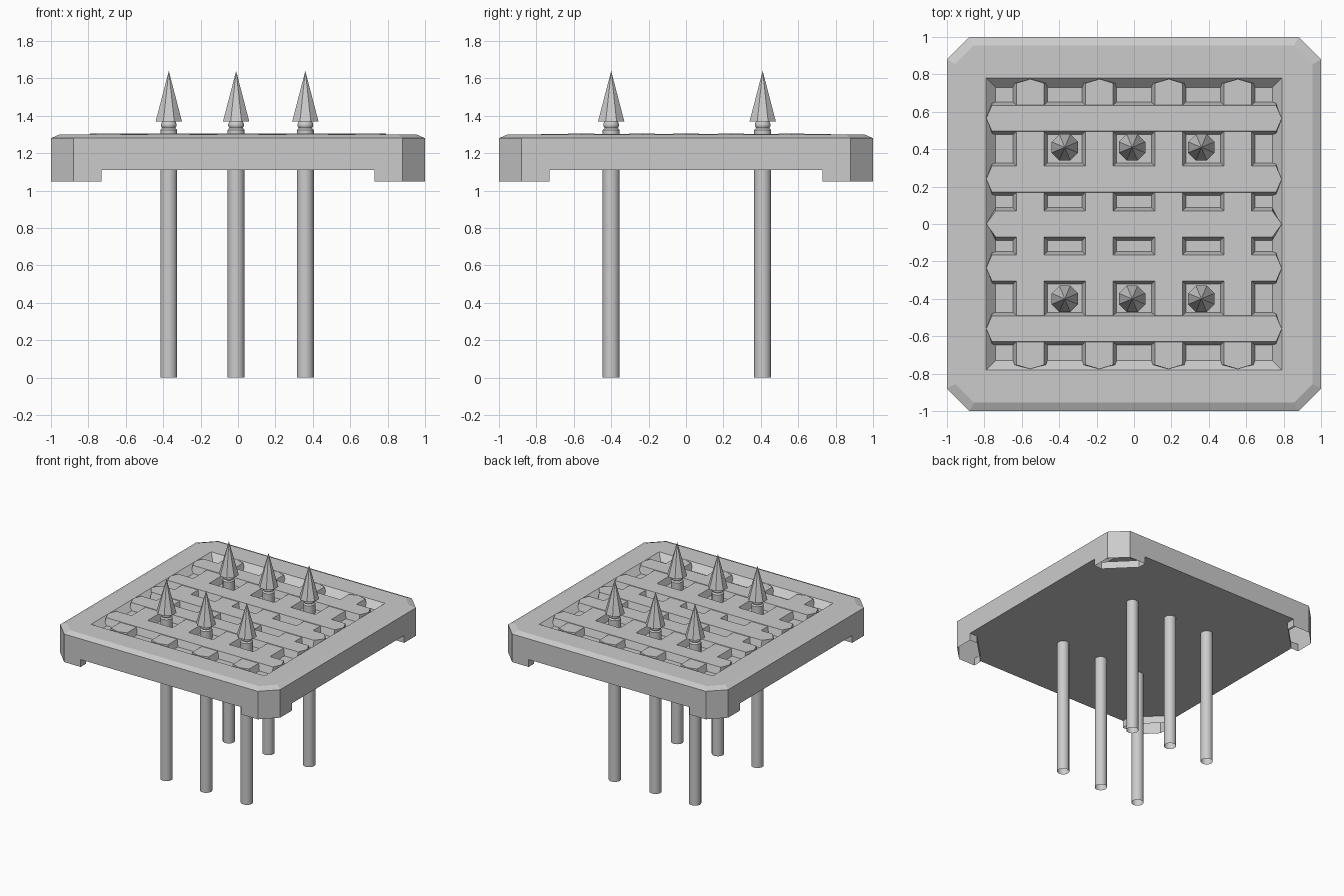
import bpy, math
from mathutils import Matrix, Vector

old = bpy.data.objects.get("Cube")
if old:
    bpy.data.objects.remove(old, do_unlink=True)

grey = bpy.data.materials.new("stone_grey")
GREY = (0.6, 0.6, 0.6, 1)
grey.use_nodes = True
grey.diffuse_color = GREY
grey.node_tree.nodes["Principled BSDF"].inputs["Base Color"].default_value = GREY


class Builder:
    """Collects polygons, sharing equal points, and makes one object."""

    def __init__(self):
        self.index, self.verts, self.faces = {}, [], []

    def face(self, points):
        ids = []
        for p in points:
            key = tuple(round(c, 4) for c in p)
            if key not in self.index:
                self.index[key] = len(self.verts)
                self.verts.append(key)
            ids.append(self.index[key])
        self.faces.append(ids)

    def strip(self, lower, upper):
        n = len(lower)
        for i in range(n):
            j = (i + 1) % n
            self.face([lower[i], lower[j], upper[j], upper[i]])

    def finish(self, name, smooth=False):
        mesh = bpy.data.meshes.new(name)
        mesh.from_pydata(self.verts, [], self.faces)
        mesh.materials.append(grey)
        obj = bpy.data.objects.new(name, mesh)
        bpy.context.collection.objects.link(obj)
        if smooth:
            bpy.ops.object.select_all(action='DESELECT')
            obj.select_set(True)
            bpy.context.view_layer.objects.active = obj
            bpy.ops.object.shade_smooth_by_angle(angle=math.radians(35))
        return obj


def ring(radius, z, sides):
    return [(radius * math.cos(math.tau * (i + 0.5) / sides),
             radius * math.sin(math.tau * (i + 0.5) / sides), z) for i in range(sides)]


def moved(points, x, y):
    return [(p[0] + x, p[1] + y, p[2]) for p in points]


# Frame heights and widths
FOOT, UNDER, SIDE, TOP, FLOOR = 1.05, 1.11, 1.28, 1.30, 1.25
CUT, NOTCH, INNER = 0.88, 0.73, 0.93

frame = Builder()
underside, rim, top_edge = [], [], []
for k in range(4):
    turn = Matrix.Rotation(k * math.pi / 2, 3, 'Z')

    def put(*points):
        return [tuple(turn @ Vector(p)) for p in points]

    # Side wall with its two feet, and the cut corner beside it
    profile = [(-CUT, FOOT), (-NOTCH, FOOT), (-NOTCH, UNDER), (NOTCH, UNDER),
               (NOTCH, FOOT), (CUT, FOOT), (CUT, SIDE), (-CUT, SIDE)]
    frame.face(put(*[(x, -1, z) for x, z in profile]))
    frame.face(put((CUT, -1, FOOT), (1, -CUT, FOOT), (1, -CUT, SIDE), (CUT, -1, SIDE)))
    # Inner walls of the open foot
    path = [(NOTCH, -1), (NOTCH, -INNER), (INNER, -NOTCH), (1, -NOTCH)]
    for a, b in zip(path, path[1:]):
        frame.face(put((*b, FOOT), (*a, FOOT), (*a, UNDER), (*b, UNDER)))
    underside += put(*[(*p, UNDER) for p in path])
    rim += put((-CUT, -1, SIDE), (CUT, -1, SIDE))
    top_edge += put((-0.855, -0.955, TOP), (0.855, -0.955, TOP))
frame.face(underside[::-1])
frame.strip(rim, top_edge)

# Sunken middle with sloping walls
corners = [(-1, -1), (1, -1), (1, 1), (-1, 1)]
opening = [(x * 0.79, y * 0.78, TOP) for x, y in corners]
floor = [(x * 0.74, y * 0.73, FLOOR) for x, y in corners]
for k in range(4):
    j = (k + 1) % 4
    frame.face([top_edge[2 * k], top_edge[2 * k + 1], opening[j], opening[k]])
    frame.face([top_edge[2 * k + 1], top_edge[2 * j], opening[j]])
frame.strip(opening, floor)
frame.face(floor)
frame.finish("frame")


def bar(name, centre, length, width, point, top, along_x):
    """Lattice bar with pointed ends and slightly sloping sides."""
    def outline(w, z):
        pts = [(length, 0), (length - point, w), (-length + point, w),
               (-length, 0), (-length + point, -w), (length - point, -w)]
        if along_x:
            return [(a, centre + b, z) for a, b in pts]
        return [(centre - b, a, z) for a, b in pts]
    b = Builder()
    upper = outline(width - 0.006, top)
    b.strip(outline(width + 0.012, FLOOR), upper)
    b.face(upper)
    b.finish(name)


# Lattice
for i, y in enumerate((-0.56, -0.235, 0.0, 0.24, 0.565)):
    tip = 0.05 if y == 0 else 0.03
    bar(f"cross_bar_{i + 1}", y, 0.79, 0.075, tip, 1.306, True)
for i, x in enumerate((-0.555, -0.185, 0.185, 0.555)):
    bar(f"long_bar_{i + 1}", x, 0.775, 0.08, 0.022, 1.302, False)

# Spikes: open-ended pole, collared neck and faceted point
for row, y in (("front", -0.4), ("back", 0.41)):
    for side, x in (("right", -0.37), ("middle", -0.01), ("left", 0.36)):
        pole = Builder()
        steps = [(0.046, 0), (0.046, 1.325), (0.036, 1.335), (0.043, 1.345),
                 (0.043, 1.355), (0.036, 1.37)]
        for (r0, z0), (r1, z1) in zip(steps, steps[1:]):
            pole.strip(moved(ring(r0, z0, 16), x, y), moved(ring(r1, z1, 16), x, y))
        pole.finish(f"{row}_{side}_pole", smooth=True)

        head = Builder()
        base = moved(ring(0.076, 1.37, 8), x, y)
        for a, b in zip(base, base[1:] + base[:1]):
            head.face([a, b, (x, y, 1.64)])
        head.face(base[::-1])
        head.finish(f"{row}_{side}_spike")
